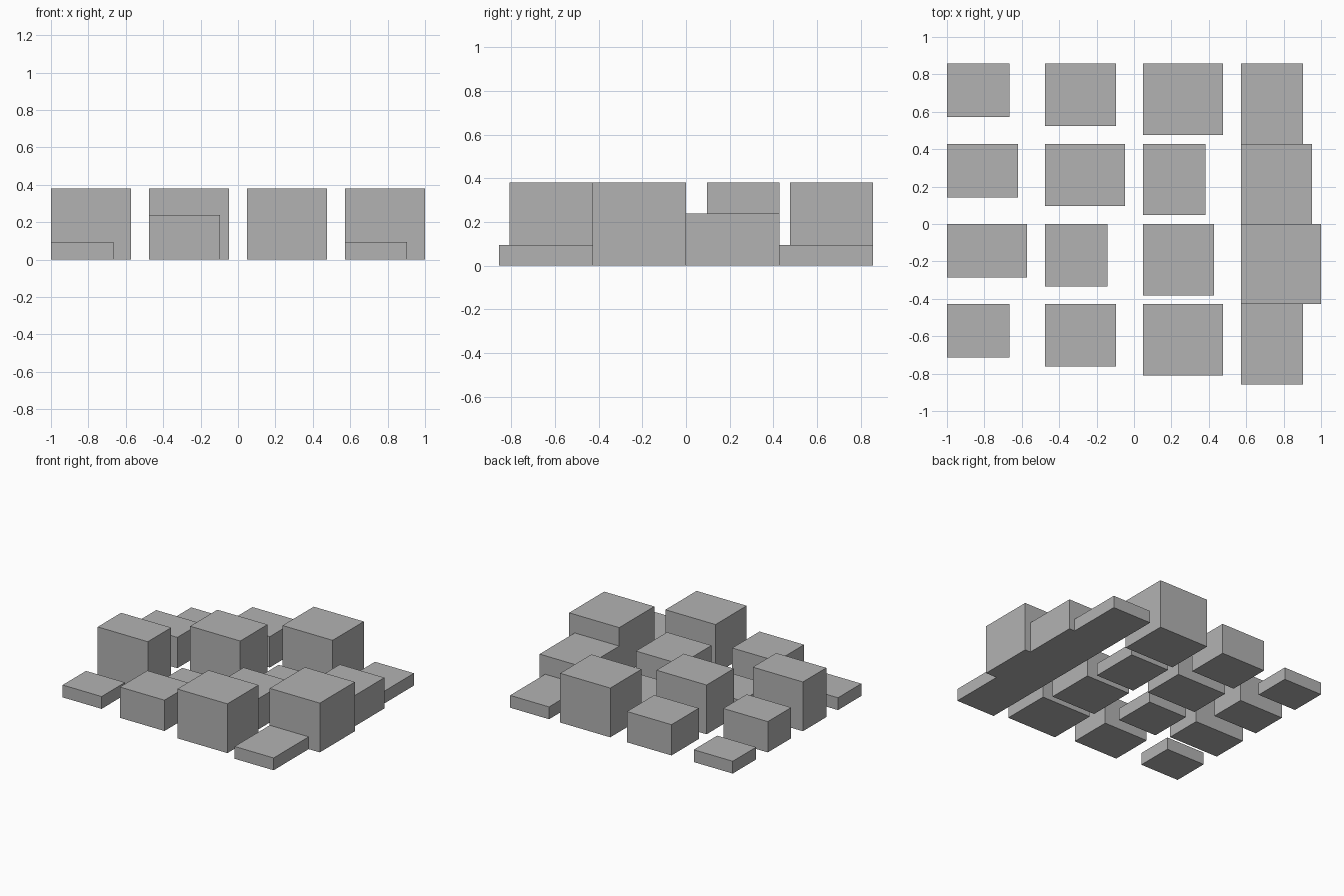
import bpy
import bmesh
from mathutils import Matrix, Vector

default_cube = bpy.data.objects.get("Cube")
if default_cube:
    bpy.data.objects.remove(default_cube, do_unlink=True)

# One neutral material
grey = bpy.data.materials.new("neutral grey")
grey.use_nodes = True
colour = (0.45, 0.45, 0.45, 1.0)
grey.diffuse_color = colour
grey.node_tree.nodes["Principled BSDF"].inputs["Base Color"].default_value = colour

UNIT = 2 / 42          # the whole grid is 42 modules wide and 36 deep
PITCH_X, PITCH_Y = 11, 9
GRID = 4


def add_block(name, corner, size):
    """Box from its left-front-bottom corner, in modules."""
    bm = bmesh.new()
    centre = Vector(corner) + Vector(size) / 2
    bmesh.ops.create_cube(
        bm, size=1,
        matrix=Matrix.Scale(UNIT, 4) @ Matrix.Translation(centre)
        @ Matrix.Diagonal((*size, 1)))
    mesh = bpy.data.meshes.new(name)
    bm.to_mesh(mesh)
    bm.free()
    mesh.materials.append(grey)
    block = bpy.data.objects.new(name, mesh)
    bpy.context.collection.objects.link(block)


# Rows share their back edge, columns share their low-x edge;
# depth grows by column, width and height cycle along the diagonals
for row in range(GRID):
    for col in range(GRID):
        step = (col - row) % 3
        size = (7 + step, 6 + col, 2 + 3 * step)
        back = (row + 1) * PITCH_Y - 18
        corner = (col * PITCH_X - 21, back - size[1], 0)
        add_block(f"block_row{row + 1}_column{col + 1}", corner, size)
